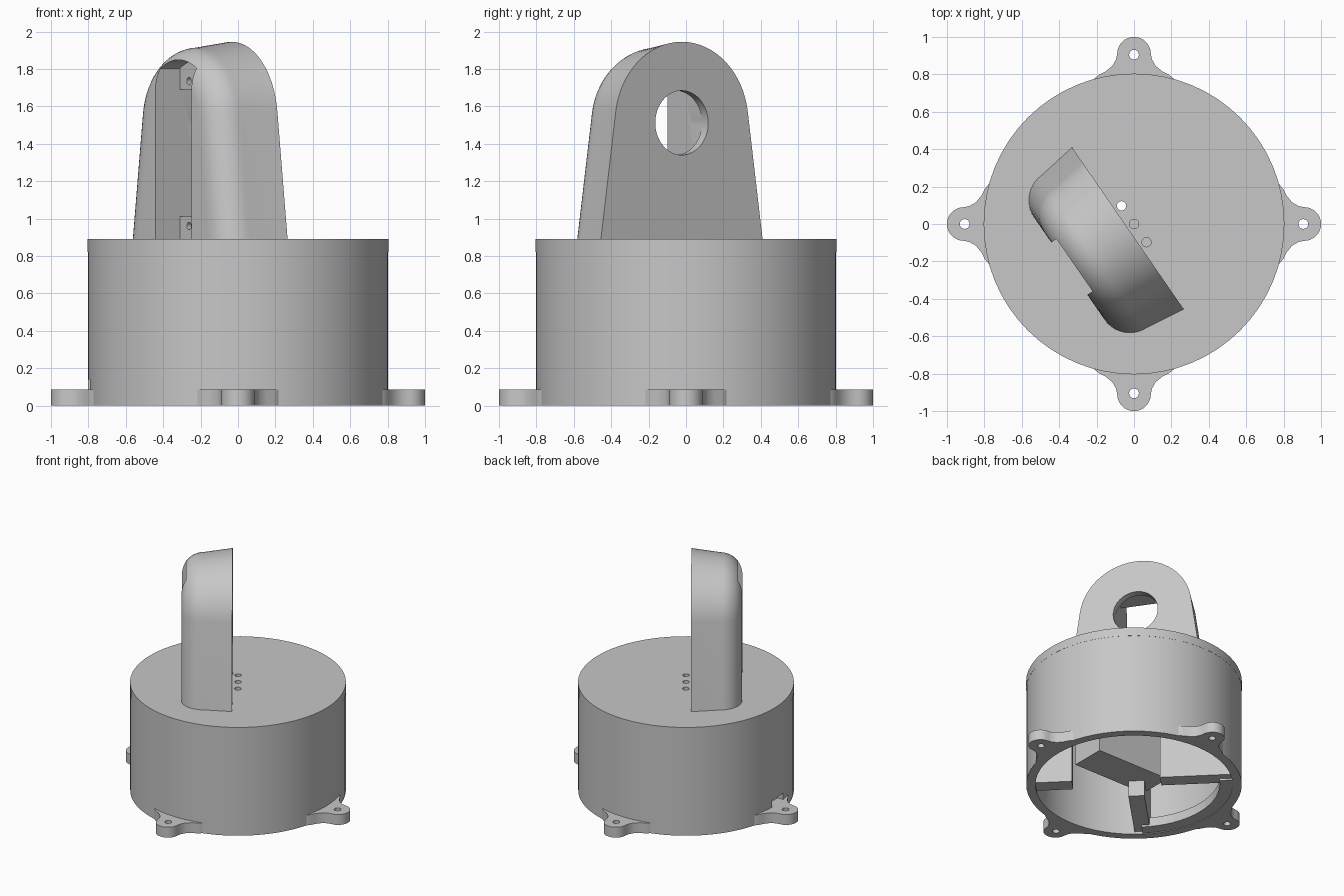
import bpy, bmesh
from math import sin, cos, pi, atan2, acos, asin, hypot, radians
from mathutils import Matrix

cube = bpy.data.objects.get("Cube")
if cube:
    bpy.data.objects.remove(cube, do_unlink=True)

grey = bpy.data.materials.new("light_grey")
grey.use_nodes = True
COLOUR = (0.57, 0.57, 0.57, 1)
grey.diffuse_color = COLOUR
grey.node_tree.nodes["Principled BSDF"].inputs["Base Color"].default_value = COLOUR


def finish(name, bm, turn=0.0):
    bmesh.ops.transform(bm, matrix=Matrix.Rotation(turn, 4, 'Z'), verts=bm.verts)
    bmesh.ops.recalc_face_normals(bm, faces=bm.faces)
    mesh = bpy.data.meshes.new(name)
    bm.to_mesh(mesh)
    bm.free()
    mesh.materials.append(grey)
    ob = bpy.data.objects.new(name, mesh)
    bpy.context.collection.objects.link(ob)
    return ob


def loft(name, rings, turn=0.0):
    """Skin a list of equal point rings and cap both ends."""
    bm = bmesh.new()
    rows = [[bm.verts.new(p) for p in ring] for ring in rings]
    for a, b in zip(rows, rows[1:]):
        for i in range(len(a)):
            j = (i + 1) % len(a)
            bm.faces.new((a[i], a[j], b[j], b[i]))
    bm.faces.new(rows[0])
    bm.faces.new(rows[-1])
    return finish(name, bm, turn)


def prism(name, outline, z0, z1, turn=0.0):
    return loft(name, [[(x, y, z) for x, y in outline] for z in (z0, z1)], turn)


def arc(r, t0, t1, cx=0, cy=0, n=16):
    return [(cx + r * cos(t0 + (t1 - t0) * i / n), cy + r * sin(t0 + (t1 - t0) * i / n))
            for i in range(n + 1)]


def circle(r, cx=0, cy=0, n=64):
    return arc(r, 0, 2 * pi, cx, cy, n)[:-1]


def rect(x0, x1, y0, y1):
    return [(x0, y0), (x1, y0), (x1, y1), (x0, y1)]


def activate(ob):
    bpy.ops.object.select_all(action='DESELECT')
    ob.select_set(True)
    bpy.context.view_layer.objects.active = ob


def cut(ob, *cutters):
    activate(ob)
    for c in cutters:
        m = ob.modifiers.new("cut", 'BOOLEAN')
        m.operation = 'DIFFERENCE'
        m.solver = 'EXACT'
        m.object = c
        bpy.ops.object.modifier_apply(modifier=m.name)
        bpy.data.objects.remove(c, do_unlink=True)


def smooth(ob):
    activate(ob)
    bpy.ops.object.shade_smooth_by_angle(angle=radians(35))


# Round housing, open below, with a small cable opening above one ear
profile = [(0.735, 0), (0.803, 0), (0.803, 0.82), (0.735, 0.82)]
bm = bmesh.new()
rows = [[bm.verts.new((x, y, z)) for x, y in circle(r)] for r, z in profile]
for a, b in zip(rows, rows[1:] + rows[:1]):
    for i in range(len(a)):
        bm.faces.new((a[i], a[i - 1], b[i - 1], b[i]))
housing = finish("housing", bm)
cut(housing, prism("cable_cutter", rect(-0.9, -0.7, -0.13, 0.03), 0.07, 0.14))
smooth(housing)

# Lid with three small holes in a row
TURN = radians(34.6)
lid = prism("lid", circle(0.804), 0.82, 0.89)
cut(lid, *[prism("lid_cutter", circle(0.025, 0, s * 0.118, 20), 0.8, 0.95, TURN)
           for s in (-1, 0, 1)])
smooth(lid)

# Four flared mounting ears
flare = [(0.74, 0.24), (0.775, 0.215), (0.797, 0.188), (0.815, 0.153), (0.845, 0.116), (0.88, 0.096)]
outline = flare + arc(0.09, pi / 2, -pi / 2, 0.91) + [(x, -y) for x, y in reversed(flare)]
for k in range(4):
    ear = prism("mounting_ear_%d" % (k + 1), outline, 0, 0.085, k * pi / 2)
    cut(ear, prism("ear_cutter", circle(0.026, 0.905, 0, 20), -0.1, 0.2, k * pi / 2))
    smooth(ear)

# Inner ribs on three diagonals, a bottom web between two of them, central holder
for k, inner in ((1, 0.2), (2, 0.2), (3, 0.46)):
    prism("inner_rib_%d" % k, rect(inner, 0.75, -0.06, 0.06), 0.02, 0.82, pi / 4 + k * pi / 2)
web = arc(0.75, 0.75 * pi, 1.25 * pi) + arc(0.64, 1.25 * pi, 0.75 * pi)
prism("bottom_web", web, 0.005, 0.08)
prism("inner_holder", rect(-0.3, 0.36, -0.25, 0.03), 0.15, 0.82)

# Upright arch: drafted sides and a rounded rear edge
CZ, BASE = 1.512, 0.89


def arch(x, inset):
    r, half = 0.433 - inset, 0.525 - inset
    drop = CZ - BASE
    start = atan2(-drop, half) + acos(r / hypot(half, drop))
    curve = arc(r, start, pi - start, 0, CZ, 32)
    return [(x, y, z) for y, z in [(half, BASE)] + curve + [(-half, BASE)]]


DRAFT, FILLET, FRONT, BEND = 0.14, 0.165, -0.04, 0.215
rings = [arch(FRONT, 0)]
for i in range(11):
    t = pi / 2 * i / 10
    rings.append(arch(FRONT - BEND - FILLET * sin(t), DRAFT * BEND + FILLET * (1 - cos(t))))
upright = loft("upright_arch", rings, TURN)


# Rear slot with an arched top, deeper between the two end shelves
def bore(name, outline, x0, x1):
    return loft(name, [[(x, y, z) for y, z in outline] for x in (x0, x1)], TURN)


HALF, CROWN = 0.17, 0.337
lean = acos(HALF / CROWN)
slot_outline = [(-HALF, 0.8), (HALF, 0.8)] + arc(CROWN, lean, pi - lean, 0, CZ)
slot = bore("slot_cutter", slot_outline, -0.6, -0.26)
pocket = bore("pocket_cutter", rect(-HALF, HALF, 1.01, 1.69), -0.5, -0.1)
window = bore("window_cutter", circle(0.172, 0, CZ), -0.2, 0.1)
screws = [bore("screw_cutter", circle(0.02, 0.085, z, 20), -0.4, -0.15) for z in (0.96, 1.735)]
cut(upright, slot, pocket, window, *screws)
smooth(upright)
